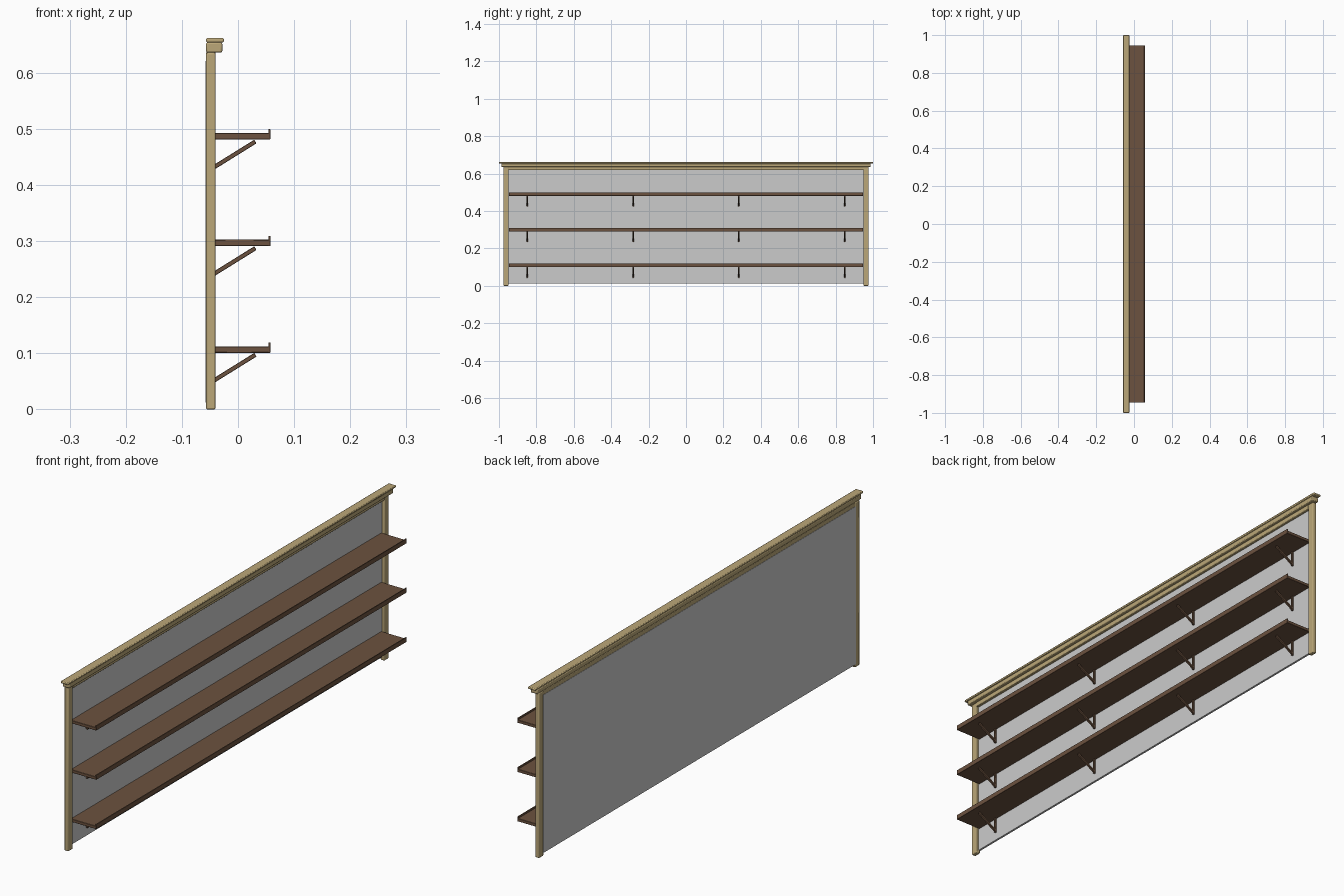
import bpy
import math
from mathutils import Vector

if "Cube" in bpy.data.objects:
    bpy.data.objects.remove(bpy.data.objects["Cube"])


def material(name, rgb):
    m = bpy.data.materials.new(name)
    m.diffuse_color = (*rgb, 1)
    m.use_nodes = True
    m.node_tree.nodes["Principled BSDF"].inputs["Base Color"].default_value = m.diffuse_color
    return m


pine = material("pale_wood", (0.50, 0.39, 0.19))
walnut = material("dark_wood", (0.15, 0.085, 0.05))


def box(name, lo, hi, mat=None, bevel=0.0, segments=2):
    """Box between two corners, with optional rounded edges."""
    lo, hi = Vector(lo), Vector(hi)
    bpy.ops.mesh.primitive_cube_add(size=1, location=(lo + hi) / 2)
    ob = bpy.context.object
    ob.name = name
    ob.scale = hi - lo
    bpy.ops.object.transform_apply(location=False, rotation=False, scale=True)
    if mat:
        ob.data.materials.append(mat)
    if bevel:
        mod = ob.modifiers.new("rounded_edges", 'BEVEL')
        mod.width = bevel
        mod.segments = segments
        bpy.ops.object.shade_smooth_by_angle(angle=math.radians(35))
    return ob


# Back panel
box("back_panel", (-0.058, -0.952, 0.012), (-0.050, 0.952, 0.621))

# Side posts
for side, y in (("left", -0.9625), ("right", 0.9625)):
    box(f"{side}_post", (-0.057, y - 0.014, 0), (-0.040, y + 0.014, 0.636), pine, 0.003)

# Top rail and stepped crown moulding
box("top_rail", (-0.057, -0.95, 0.619), (-0.040, 0.95, 0.637), pine, 0.002)
box("crown_lower", (-0.057, -0.987, 0.636), (-0.028, 0.987, 0.654), pine, 0.003)
box("crown_cap", (-0.057, -1.0, 0.654), (-0.025, 1.0, 0.662), pine, 0.0025)

# Shelves with front lips, each carried on four brackets
for i in range(3):
    z = 0.101 + 0.19 * i
    box(f"shelf_{i + 1}", (-0.051, -0.946, z), (0.056, 0.946, z + 0.0115), walnut, 0.001, 1)
    box(f"shelf_lip_{i + 1}", (0.054, -0.946, z), (0.0575, 0.946, z + 0.0185), walnut, 0.0006, 1)

    for j in range(4):
        y = -0.85 + j * 1.7 / 3
        tag = f"{i + 1}_{j + 1}"
        # Upright against the panel
        box(f"bracket_upright_{tag}", (-0.051, y - 0.004, z - 0.058),
            (-0.043, y + 0.004, z + 0.001), walnut, 0.0008, 1)
        # Diagonal brace up to the shelf underside
        a = Vector((-0.047, y, z - 0.052))
        b = Vector((0.031, y, z - 0.0035))
        length = (b - a).length
        brace = box(f"bracket_brace_{tag}", (-length / 2, -0.004, -0.0038),
                    (length / 2, 0.004, 0.0038), walnut, 0.0008, 1)
        brace.location = (a + b) / 2
        brace.rotation_euler.y = -math.atan2(b.z - a.z, b.x - a.x)
